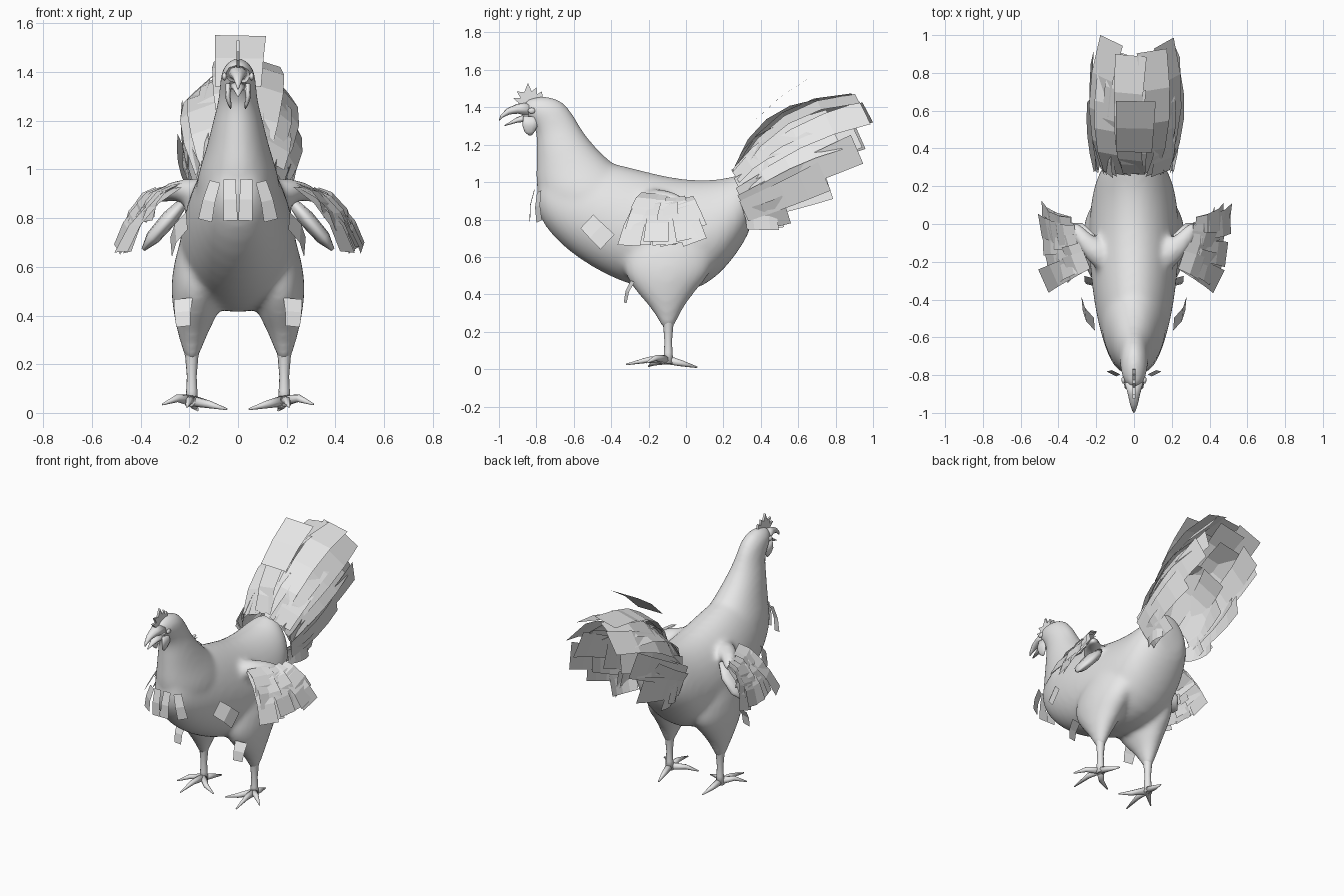
import bpy, bmesh, math, random
from mathutils import Vector as V

if "Cube" in bpy.data.objects:
    bpy.data.objects.remove(bpy.data.objects["Cube"])

random.seed(4)
grey = bpy.data.materials.new("plain_grey")
grey.diffuse_color = (0.8, 0.8, 0.8, 1)
grey.use_nodes = True
grey.node_tree.nodes["Principled BSDF"].inputs["Base Color"].default_value = grey.diffuse_color


def finish(name, bm, smooth=True):
    me = bpy.data.meshes.new(name)
    bm.to_mesh(me)
    bm.free()
    ob = bpy.data.objects.new(name, me)
    bpy.context.collection.objects.link(ob)
    me.materials.append(grey)
    for p in me.polygons:
        p.use_smooth = smooth
    return ob


def loft(bm, rings, n=16, pear=0.0):
    """Closed skin over rings of (centre, half-axis a, half-axis b); pear narrows the +b side."""
    rows = []
    for c, a, b in rings:
        row = []
        for k in range(n):
            co, si = math.cos(k * math.tau / n), math.sin(k * math.tau / n)
            row.append(bm.verts.new(c + a * co * (1 - pear * si) + b * si))
        rows.append(row)
    faces = [bm.faces.new(rows[0]), bm.faces.new(rows[-1])]
    for r, q in zip(rows, rows[1:]):
        for k in range(n):
            faces.append(bm.faces.new((r[k], r[(k + 1) % n], q[(k + 1) % n], q[k])))
    bmesh.ops.recalc_face_normals(bm, faces=faces)


def tube(bm, pts, radii, n=8, flat=1.0, up=V((0.13, 0.2, 1))):
    """Tapered tube along points; flat squashes it along 'up'."""
    pts = [V(p) for p in pts]
    rings = []
    for i, p in enumerate(pts):
        d = (pts[min(i + 1, len(pts) - 1)] - pts[max(i - 1, 0)]).normalized()
        a = d.cross(up).normalized()
        rings.append((p, a * radii[i], a.cross(d) * radii[i] * flat))
    loft(bm, rings, n)


def feather(bm, root, tip, normal, w0, w1, bend=0.0, segs=3):
    """Flat strip from root to tip, bowed along its normal."""
    root, tip = V(root), V(tip)
    d = tip - root
    side = d.cross(V(normal)).normalized()
    up = side.cross(d).normalized()
    prev = None
    for i in range(segs + 1):
        t = i / segs
        c = root + d * t + up * bend * 4 * t * (1 - t)
        w = side * (w0 + (w1 - w0) * t) / 2
        cur = (bm.verts.new(c - w), bm.verts.new(c + w))
        if prev:
            bm.faces.new((prev[0], prev[1], cur[1], cur[0]))
        prev = cur


# Body: trunk, neck with head, thighs and wing shoulders fused into one skin
bm = bmesh.new()
trunk = [(-.80, .98, .86, .05), (-.76, 1.08, .76, .11), (-.65, 1.12, .64, .16), (-.5, 1.13, .535, .20),
         (-.35, 1.10, .46, .225), (-.2, 1.06, .415, .24), (-.05, 1.025, .395, .245), (.1, 1.015, .43, .235),
         (.22, 1.025, .54, .212), (.31, 1.055, .67, .17), (.36, 1.04, .77, .11)]
loft(bm, [(V((0, y, (t + b) / 2)), V((w, 0, 0)), V((0, 0, (t - b) / 2))) for y, t, b, w in trunk], 16, .12)
neck = [(.8, -.76, -.2, .185), (.95, -.805, -.24, .18), (1.03, -.81, -.30, .152), (1.1, -.805, -.39, .130),
        (1.2, -.805, -.495, .105), (1.28, -.80, -.555, .083), (1.34, -.85, -.585, .076),
        (1.39, -.885, -.62, .077), (1.43, -.875, -.655, .055), (1.46, -.83, -.71, .025)]
loft(bm, [(V((0, (f + b) / 2, z)), V((w, 0, 0)), V((0, (b - f) / 2, 0))) for z, f, b, w in neck])
thigh = [(.8, .11, -.08, .11, .19), (.6, .158, -.09, .115, .255), (.5, .17, -.10, .108, .232),
         (.43, .17, -.11, .10, .175), (.36, .182, -.105, .077, .115), (.28, .19, -.098, .046, .058),
         (.2, .19, -.095, .026, .028)]
for s in (1, -1):
    loft(bm, [(V((s * x, y, z)), V((a, 0, 0)), V((0, b, 0))) for z, x, y, a, b in thigh])
    tube(bm, [(s * .10, -.20, .88), (s * .20, -.15, .91), (s * .25, -.10, .915), (s * .30, -.04, .90),
              (s * .33, .01, .87)], (.10, .075, .055, .045, .025), 12, .8)
body = finish("body", bm)
m = body.modifiers.new("round", 'SUBSURF')
m.levels = m.render_levels = 1
m = body.modifiers.new("fuse", 'REMESH')
m.mode, m.voxel_size, m.use_smooth_shade = 'VOXEL', 0.015, True
m = body.modifiers.new("soften", 'SMOOTH')
m.factor, m.iterations = 0.5, 18

# Shanks and toes
toes = [((.25, -.16, .06), (.31, -.21, .035)), ((.2, -.2, .05), (.21, -.32, .025)),
        ((.12, -.17, .035), (.045, -.2, .015)), ((.18, -.02, .03), (.165, .06, .01))]
for s, side in ((1, "right"), (-1, "left")):
    bm = bmesh.new()
    tube(bm, [(s * .19, -.095, z) for z in (.36, .29, .23, .15, .09, .03)],
         (.05, .04, .027, .02, .023, .027), 12)
    for mid, tip in toes:
        tube(bm, [(s * .19, -.1, .05), (s * mid[0], mid[1], mid[2]), (s * tip[0], tip[1], tip[2])],
             (.024, .016, .004))
    finish("leg_" + side, bm)

# Beak, upper hook and open lower half
bm = bmesh.new()
tube(bm, [(0, -.84, 1.39), (0, -.90, 1.392), (0, -.95, 1.378), (0, -.985, 1.352), (0, -.998, 1.33)],
     (.05, .033, .022, .011, .003), 10, .8)
tube(bm, [(0, -.84, 1.345), (0, -.90, 1.333), (0, -.97, 1.302)], (.04, .023, .004), 10, .6)
finish("beak", bm)

# Wattles hanging below the beak
bm = bmesh.new()
for s in (1, -1):
    tube(bm, [(s * .04, -.83, 1.35), (s * .042, -.835, 1.30), (s * .035, -.835, 1.27), (s * .03, -.83, 1.25)],
         (.04, .04, .028, .008), 10, .3, V((1, 0, 0)))
finish("wattles", bm)

# Comb: thin serrated crest
bm = bmesh.new()
outline = [(-.88, 1.41), (-.925, 1.45), (-.885, 1.45), (-.905, 1.485), (-.865, 1.48), (-.845, 1.53),
           (-.825, 1.485), (-.80, 1.505), (-.795, 1.47), (-.77, 1.485), (-.765, 1.44), (-.80, 1.42)]
face = bm.faces.new([bm.verts.new((-.007, y, z)) for y, z in outline])
geo = bmesh.ops.extrude_face_region(bm, geom=[face])
bmesh.ops.translate(bm, verts=[v for v in geo["geom"] if isinstance(v, bmesh.types.BMVert)], vec=(.014, 0, 0))
bmesh.ops.recalc_face_normals(bm, faces=bm.faces)
finish("comb", bm, False)

# Eyes
for s, side in ((1, "right"), (-1, "left")):
    bm = bmesh.new()
    bmesh.ops.create_uvsphere(bm, u_segments=12, v_segments=8, radius=.02)
    for v in bm.verts:
        v.co = V((v.co.x * .5 + s * .056, v.co.y - .825, v.co.z * .8 + 1.382))
    finish("eye_" + side, bm)

# Wings: a drooping wing blade with fanned, overlapping feather plates
for s, side in ((1, "right"), (-1, "left")):
    bm = bmesh.new()
    tube(bm, [(s * .22, -.10, .87), (s * .28, -.08, .80), (s * .35, -.07, .72), (s * .39, -.07, .67)],
         (.05, .085, .075, .02), 12, .4, V((s, 0, .8)))
    finish("wing_blade_" + side, bm)
    bm = bmesh.new()
    for layer, (reach, count) in enumerate(((1.0, 7), (.78, 6), (.55, 5))):
        for i in range(count):
            t = i / (count - 1)
            j = [random.uniform(-.02, .02) for _ in range(3)]
            root = V((s * (.25 + .08 * t), -.19 + .18 * t, .925 - .03 * t + .008 * layer))
            step = V((s * (.21 - .04 * t + j[0]), -.10 + .17 * t + j[1], -.26 + .05 * t + j[2]))
            feather(bm, root, root + step * reach, (s * .75, -.2 + j[1] * 9, .6), .10, .135, .035, 3)
    finish("wing_feathers_" + side, bm, False)

# Tail: arched fan of bowed plates in three layers
arc = [0, 45, 90, 120, 145]
roots = [(0, .27, 1.07), (.13, .27, 1.02), (.185, .29, .93), (.185, .31, .84), (.14, .32, .80)]
tips = [(0, .87, 1.48), (.13, .95, 1.36), (.205, .92, 1.22), (.205, .72, 1.00), (.18, .50, .85)]


def along(table, a):
    for i in range(4):
        if a <= arc[i + 1]:
            return V(table[i]).lerp(V(table[i + 1]), (a - arc[i]) / (arc[i + 1] - arc[i]))


bm = bmesh.new()
for layer, (reach, count) in enumerate(((1.0, 13), (.8, 9), (.5, 7))):
    for i in range(count):
        a = -142 + 284 * i / (count - 1)
        s = -1 if a < 0 else 1
        r, t = along(roots, abs(a)), along(tips, abs(a))
        t = r.lerp(t, reach) + V([random.uniform(-.03, .03) for _ in range(3)])
        ang = math.radians(max(-100, min(100, a)) + random.uniform(-14, 14))
        n = V((math.sin(ang), -.4 * math.cos(ang), math.cos(ang)))
        r.x *= s
        t.x *= s
        lift = n * .006 * layer
        bow = (.095 * max(0, math.cos(ang)) + .022) * reach
        feather(bm, r + lift, t + lift, n, .12, .17, bow, 4)
# Loose top plume
feather(bm, (0, .38, 1.34), (.01, .65, 1.55), (0, -.6, .8), .19, .21, .015, 2)
finish("tail_feathers", bm, False)

# Small loose plates on breast, flanks and thighs
bm = bmesh.new()
for s in (1, -1):
    feather(bm, (s * .035, -.81, .96), (s * .03, -.835, .79), (s * .06, -1, .1), .05, .058, .01, 2)
    feather(bm, (s * .095, -.785, .95), (s * .135, -.785, .79), (s * .5, -1, .1), .05, .065, .01, 2)
    feather(bm, (s * .21, -.53, .79), (s * .275, -.42, .68), (s, -.3, .2), .10, .11, .015, 2)
    feather(bm, (s * .225, -.285, .47), (s * .225, -.325, .355), (s * .3, -1, .4), .08, .06, .01, 2)
finish("loose_feathers", bm, False)
